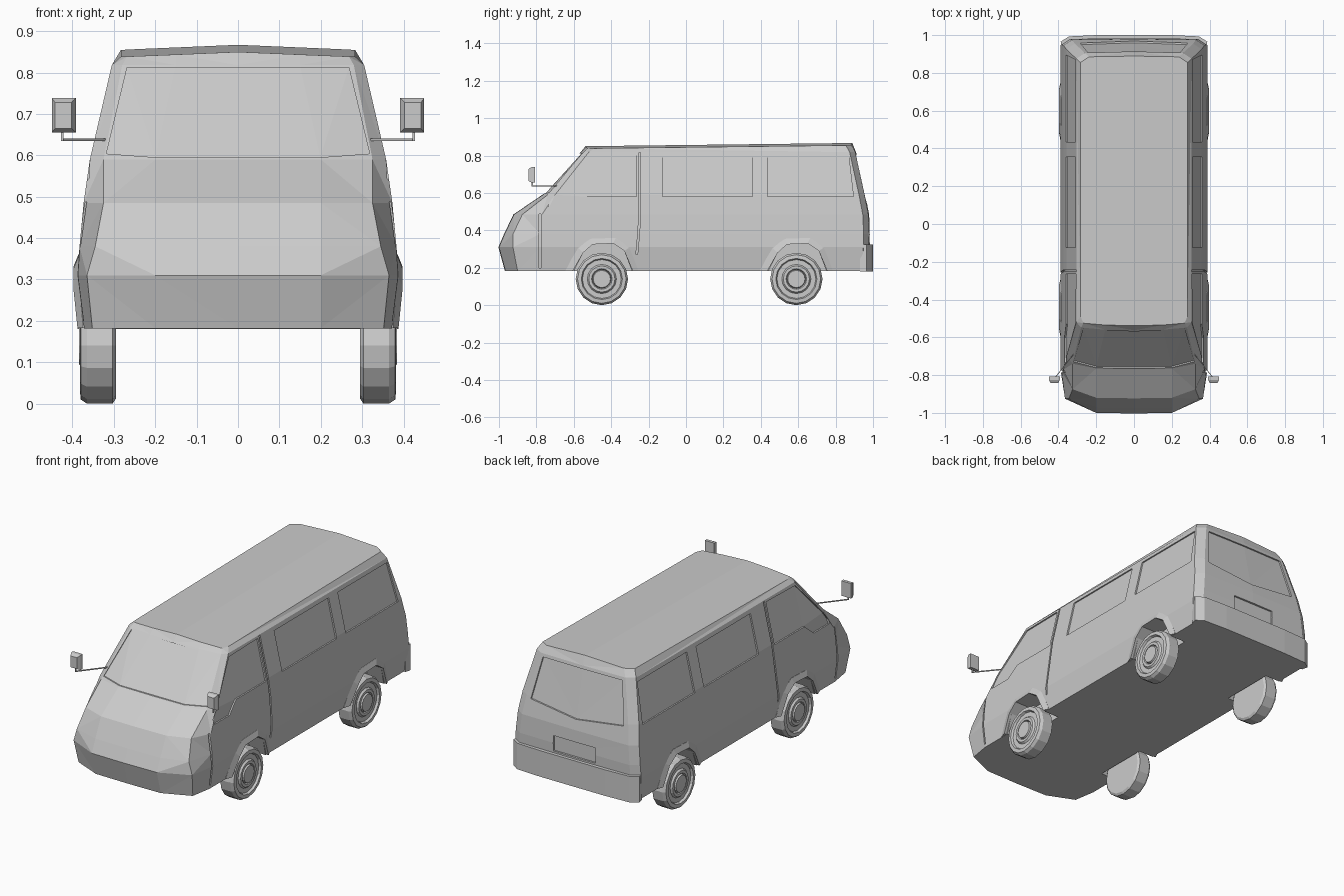
import bpy, bmesh, math
from mathutils import Vector
from mathutils.bvhtree import BVHTree

if "Cube" in bpy.data.objects:
    bpy.data.objects.remove(bpy.data.objects["Cube"])


def loft(bm, rings):
    """Skin a list of equal closed rings and cap both ends."""
    vs = [[bm.verts.new(p) for p in r] for r in rings]
    n = len(rings[0])
    for a, b in zip(vs, vs[1:]):
        for i in range(n):
            j = (i + 1) % n
            bm.faces.new((a[i], a[j], b[j], b[i]))
    bm.faces.new(vs[0])
    bm.faces.new(vs[-1])
    return vs


def finish(bm, name):
    bmesh.ops.recalc_face_normals(bm, faces=bm.faces)
    me = bpy.data.meshes.new(name)
    bm.to_mesh(me)
    bm.free()
    ob = bpy.data.objects.new(name, me)
    bpy.context.collection.objects.link(ob)
    return ob


def cut(target, bm, name):
    """Subtract a bmesh from the target and discard the cutter."""
    bmesh.ops.triangulate(bm, faces=bm.faces)
    cutter = finish(bm, name)
    cutter.hide_render = True
    m = target.modifiers.new(name, 'BOOLEAN')
    m.operation, m.solver, m.object = 'DIFFERENCE', 'EXACT', cutter
    bpy.context.view_layer.objects.active = target
    bpy.ops.object.modifier_apply(modifier=m.name)
    bpy.data.objects.remove(cutter)


# Body shell: level rings (z, half width, side front y, corner x, y, nose x, y, rear y)
levels = [
    (.182, .372, -.78, .352, -.90, .20, -.965, .97),
    (.31, .388, -.78, .365, -.925, .20, -1.0, .978),
    (.38, .383, -.78, .345, -.925, .20, -.97, .98),
    (.485, .373, -.77, .325, -.875, .20, -.92, .975),
    (.59, .358, -.70, .325, -.74, .20, -.765, .955),
    (.818, .305, -.52, .28, -.548, .15, -.56, .905),
    (.838, .283, -.49, .268, -.525, .15, -.535, .885),
]
rings = []
for k, (z, w, ys, xc, yc, xm, ym, yr) in enumerate(levels):
    half = [(0, ym - .003), (xm, ym), (xc, yc), (w, ys), (w, yr - .03), (w - .045, yr), (0, yr + .004)]
    pts = half + [(-x, y) for x, y in half[-2:0:-1]]
    roof = k == len(levels) - 1
    rings.append([(x, y, z + (.012 * (1 - abs(x) / w) + .012 * (y + .53) if roof else 0)) for x, y in pts])
bm = bmesh.new()
vs = loft(bm, rings)
bmesh.ops.connect_verts(bm, verts=[vs[-1][0], vs[-1][6]])
bmesh.ops.recalc_face_normals(bm, faces=bm.faces)
bmesh.ops.triangulate(bm, faces=bm.faces)
tree = BVHTree.FromBMesh(bm)
body = finish(bm, "body_shell")


def recess(bm, top, bottom, side, depth):
    """Cutter that follows the body surface between two polylines."""
    def project(p, d):
        u, z = p
        if side in ('left', 'right'):
            s = 1 if side == 'right' else -1
            start, way = Vector((2 * s, u, z)), Vector((-s, 0, 0))
        else:
            s = 1 if side == 'rear' else -1
            start, way = Vector((u, 2 * s, z)), Vector((0, -s, 0))
        return tree.ray_cast(start, way)[0] + way * d
    loft(bm, [[project(a, -.03), project(b, -.03), project(b, depth), project(a, depth)]
              for a, b in zip(top, bottom)])


# Recessed windows
side_windows = [
    ([(-.735, .545), (-.70, .59), (-.52, .80), (-.265, .805)],
     [(-.733, .52), (-.60, .52), (-.53, .58), (-.265, .58)]),
    ([(-.125, .795), (.355, .795)], [(-.125, .58), (.355, .58)]),
    ([(.435, .795), (.87, .795)], [(.435, .58), (.895, .58)]),
]
bm = bmesh.new()
for top, bottom in side_windows:
    for s in ('left', 'right'):
        recess(bm, top, bottom, s, .008)
recess(bm, [(-.268, .812), (-.151, .812), (.151, .812), (.268, .812)],
       [(-.318, .604), (-.199, .595), (.199, .595), (.318, .604)], 'front', .007)
recess(bm, [(-.245, .80), (0, .80), (.245, .80)],
       [(-.285, .575), (0, .54), (.285, .575)], 'rear', .009)
cut(body, bm, "window_cutter")

# Door seams and tailgate plate recess
bm = bmesh.new()
seams = [[(-.252, .815), (-.252, .59), (-.252, .485), (-.258, .38), (-.268, .27)],
         [(-.785, .20), (-.785, .31), (-.785, .38), (-.785, .487)]]
for pts in seams:
    for s in ('left', 'right'):
        recess(bm, pts, [(y + .009, z) for y, z in pts], s, .01)
recess(bm, [(-.13, .42), (.13, .42)], [(-.13, .335), (.13, .335)], 'rear', .01)
cut(body, bm, "seam_cutter")

# Wheel wells and flared arch lips
inner = [(-.155, .17), (-.10, .28), (-.05, .325), (.06, .33), (.12, .29), (.165, .17)]
outer = [(-.195, .183), (-.13, .31), (-.06, .355), (.075, .36), (.15, .31), (.195, .183)]
axles = (-.45, .59)
bm = bmesh.new()
for s in (1, -1):
    for y0 in axles:
        loft(bm, [[(s * x, y0 + y, z) for x, z in ((.28, h), (.5, h), (.5, .1), (.28, .1))]
                  for y, h in inner])
cut(body, bm, "arch_cutter")
bm = bmesh.new()
for s in (1, -1):
    for y0 in axles:
        loft(bm, [[(s * .36, y0 + a, b), (s * (.374 + (b > .2) * .012), y0 + a, b),
                   (s * (.388 + (d > .2) * .01), y0 + c, max(d, .183)), (s * .36, y0 + c, max(d, .183))]
                  for (a, b), (c, d) in zip(outer, inner)])
finish(bm, "wheel_arch_lips")

# Rear bumper, wrapping the corners
bm = bmesh.new()
plan = [(.38, .93), (.388, .965), (.345, .993), (.2, 1.0)]
plan += [(-x, y) for x, y in reversed(plan)]
loft(bm, [[(x, y, z) for x, y in plan] for z in (.18, .325)])
finish(bm, "rear_bumper")

# Wheels: turned profile (radius, x)
profile = [(.128, .295), (.14, .303), (.14, .365), (.13, .38), (.11, .382), (.104, .37),
           (.078, .37), (.07, .38), (.055, .38), (.05, .372), (.046, .384)]
for s, side in ((1, "right"), (-1, "left")):
    for y0, end in zip(axles, ("front", "rear")):
        bm = bmesh.new()
        loft(bm, [[(s * x, y0 + r * math.cos(i * math.pi / 8), .14 + r * math.sin(i * math.pi / 8))
                   for i in range(16)] for r, x in profile])
        finish(bm, f"{end}_{side}_wheel")

    # Door mirror: tapered housing on a bent stalk
    bm = bmesh.new()
    rect = lambda y, a, b, c, d: [(s * a, y, c), (s * b, y, c), (s * b, y, d), (s * a, y, d)]
    loft(bm, [rect(-.843, .402, .442, .665, .728), rect(-.825, .392, .450, .655, .738),
              rect(-.808, .392, .450, .655, .738)])
    t = .003
    loft(bm, [[(s * x, y - t, .638 - t), (s * x, y + t, .638 - t), (s * x, y + t, .638 + t), (s * x, y - t, .638 + t)]
              for x, y in ((.32, -.69), (.425, -.822))])
    loft(bm, [[(s * (.425 + a * t), -.822 + b * t, z) for a, b in ((-1, -1), (1, -1), (1, 1), (-1, 1))]
              for z in (.635, .66)])
    finish(bm, f"{side}_door_mirror")
